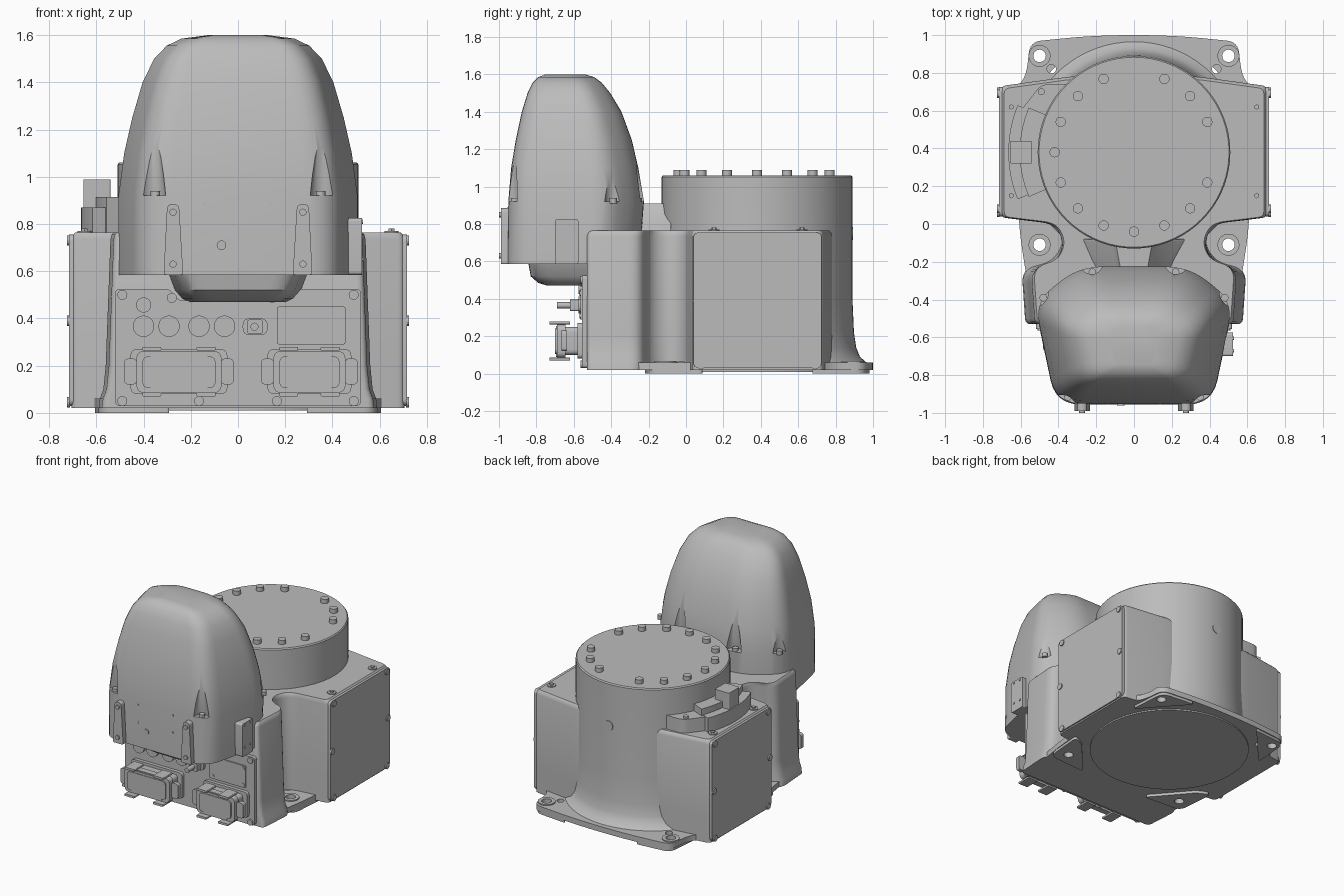
import bpy, bmesh
from math import sin, cos, radians
from mathutils import Vector, Matrix

old = bpy.data.objects.get("Cube")
if old:
    bpy.data.objects.remove(old)

grey = bpy.data.materials.new("cast_grey")
grey.use_nodes = True
grey.diffuse_color = (0.5, 0.5, 0.5, 1)
grey.node_tree.nodes["Principled BSDF"].inputs["Base Color"].default_value = (0.5, 0.5, 0.5, 1)
X, Y, Z = Vector((1, 0, 0)), Vector((0, 1, 0)), Vector((0, 0, 1))
CENTRE = Vector((0, 0.38, 0))
parts = []


def finish(name, bm):
    bmesh.ops.recalc_face_normals(bm, faces=bm.faces)
    mesh = bpy.data.meshes.new(name)
    bm.to_mesh(mesh)
    bm.free()
    mesh.materials.append(grey)
    ob = bpy.data.objects.new(name, mesh)
    bpy.context.scene.collection.objects.link(ob)
    parts.append(ob)
    return ob


def loft(name, rings):
    """Skin a stack of equal-length rings and cap both ends."""
    bm = bmesh.new()
    rows = [[bm.verts.new(p) for p in ring] for ring in rings]
    n = len(rows[0])
    for a, b in zip(rows, rows[1:]):
        for i in range(n):
            j = (i + 1) % n
            bm.faces.new((a[i], a[j], b[j], b[i]))
    bm.faces.new(rows[0][::-1])
    bm.faces.new(rows[-1])
    return finish(name, bm)


def mirrored(half):
    return half + [(-x, y, r) for x, y, r in reversed(half)]


def rounded(corners, n=6):
    """Round each (x, y, radius) corner of a closed outline."""
    out = []
    for i, (x, y, r) in enumerate(corners):
        p = Vector((x, y))
        a = Vector(corners[i - 1][:2]) - p
        b = Vector(corners[(i + 1) % len(corners)][:2]) - p
        a *= min(r / a.length, 0.48)
        b *= min(r / b.length, 0.48)
        for k in range(n + 1):
            t = k / n
            out.append(p + a * (1 - t) ** 2 + b * t * t)
    return out


def slab(name, corners, z0, z1):
    pts = rounded(corners)
    return loft(name, [[(p.x, p.y, z) for p in pts] for z in (z0, z1)])


def front_slab(name, corners, y0, y1):
    pts = rounded(corners)
    return loft(name, [[(p.x, y, p.y) for p in pts] for y in (y0, y1)])


def rect(x0, x1, y0, y1, r):
    return [(x0, y0, r), (x1, y0, r), (x1, y1, r), (x0, y1, r)]


def discs(name, points, r, h, axis=Z, top=None, seg=20):
    """Cylinders or cones standing on the given points."""
    bm = bmesh.new()
    turn = Z.rotation_difference(axis).to_matrix().to_4x4()
    for p in points:
        place = Matrix.Translation(Vector(p) + axis * h / 2) @ turn
        bmesh.ops.create_cone(bm, cap_ends=True, segments=seg, radius1=r,
                              radius2=r if top is None else top, depth=h, matrix=place)
    return finish(name, bm)


def cut(ob, cutter):
    mod = ob.modifiers.new("cut", 'BOOLEAN')
    mod.operation, mod.solver, mod.object = 'DIFFERENCE', 'EXACT', cutter
    bpy.context.view_layer.objects.active = ob
    bpy.ops.object.modifier_apply(modifier=mod.name)
    parts.remove(cutter)
    bpy.data.objects.remove(cutter)


def both(points):
    return [(s * p[0], *p[1:]) for p in points for s in (1, -1)]


def arc_slab(name, r0, r1, a0, a1, z0, z1):
    ang = [radians(a0 + (a1 - a0) * i / 16) for i in range(17)]
    pts = [(r0, a) for a in ang] + [(r1, a) for a in reversed(ang)]
    return loft(name, [[CENTRE + Vector((r * cos(a), r * sin(a), z)) for r, a in pts]
                       for z in (z0, z1)])


# Foot plate, pads and mounting holes
holes = both([(0.5, 0.89), (0.5, -0.11)])
foot = slab("foot_plate", mirrored([(0.53, -0.53, .03), (0.61, -0.02, .12), (0.62, 0.72, .02),
            (0.57, 0.79, .06), (0.55, 0.965, .06), (0.2, 1.0, .3)]), 0.02, 0.06)
pads = []
for s, side in ((1, "left"), (-1, "right")):
    pads.append(slab("front_pad_" + side, [(s * .28, -.22, .03), (s * .585, -.2, .06),
                     (s * .61, .1, .04), (s * .52, .06, .04)], 0, 0.02))
    pads.append(slab("rear_pad_" + side, [(s * .28, .985, .03), (s * .545, .96, .06),
                     (s * .57, .66, .04), (s * .5, .74, .04)], 0, 0.02))
bosses = discs("hole_bosses", [(*h, 0.05) for h in holes], 0.058, 0.018, seg=32)
for ob in [foot, bosses] + pads:
    cut(ob, discs("hole_cutter", [(*h, -0.1) for h in holes], 0.033, 0.3, seg=24))
cut(foot, discs("dowel_cutter", both([(0.437, 0.82, -0.1)]), 0.024, 0.3))
discs("bottom_cover", [(0, 0.38, 0.01)], 0.55, 0.015, seg=64)

# Main casting with side boxes, waist and front column
rings = []
for z, d, k in ((.02, .05, 1), (.06, .045, 1), (.1, .03, 1), (.2, .02, 1), (.735, 0, 1),
                (.755, 0, .99), (.765, 0, .975)):
    half = [(.525 + d, -.53, .03), (.545 + d, -.24, .07), (.41 + d / 2, -.2, .07), (.37, -.1, .06),
            (.42, 0, .07), (.705, .035, .03), (.705, .73, .03), (.31, .785, .1)]
    rings.append([(p.x * k, .2 + (p.y - .2) * k, z) for p in rounded(mirrored(half))])
loft("main_casting", rings)

# Drum with flared foot, rim bolts and rear plug
drum = ((.59, .03), (.585, .06), (.55, .09), (.53, .14), (.518, .22), (.51, .4),
        (.51, 1.052), (.503, 1.06))
loft("drum", [[CENTRE + Vector((r * cos(radians(a * 5)), r * sin(radians(a * 5)), z))
               for a in range(72)] for r, z in drum])
discs("drum_bolts", [CENTRE + Vector((.42 * cos(radians(22.5 * i)), .42 * sin(radians(22.5 * i)), 1.06))
                     for i in range(16) if i not in (0, 4)], 0.027, 0.03)
discs("rear_plug", [(0, 0.88, 0.75)], 0.035, 0.014, Y)

# Side panels and their bolts
for s, side in ((1, "left"), (-1, "right")):
    pts = rounded(rect(.04, .725, .03, .755, .03))
    loft("side_panel_" + side, [[(s * x, p.x, p.y) for p in pts] for x in (.69, .716)])
    discs("panel_bolts_" + side, [(s * .712, y, z) for y, z in
          ((.08, .73), (.69, .73), (.06, .39), (.7, .39), (.08, .045), (.69, .045))],
          0.022, 0.012, X * s)
discs("lifting_bosses", both([(.65, .62, .755), (.65, .15, .755)]), 0.03, 0.016)
discs("lifting_screws", both([(.65, .62, .76), (.65, .15, .76)]), 0.014, 0.02, seg=6)

# Motor hood lofted from wide skirt to rounded crown
rings = []
for z, yf, yb, w in ((.585, -.955, -.25, .525), (.92, -.95, -.225, .525), (1.1, -.935, -.255, .5),
                     (1.25, -.91, -.29, .465), (1.4, -.878, -.345, .42), (1.5, -.847, -.405, .37),
                     (1.555, -.82, -.45, .315), (1.585, -.79, -.49, .25), (1.6, -.75, -.54, .13)):
    half = [(.79 * w, yf, .25 * w), (w, yf + .74 * (yb - yf), .22 * w), (.56 * w, yb, .25 * w)]
    rings.append([(p.x, p.y, z) for p in rounded(mirrored(half))])
hood = loft("motor_hood", rings)
pockets = both([(.36, -.94), (.5, -.38), (.22, -.235)])
cut(hood, discs("pocket_cutter", [(*p, .92) for p in pockets], 0.055, 0.36, top=0.012))
discs("hood_screws", [(*p, .91) for p in both([(.35, -.915), (.48, -.39), (.22, -.255)])], 0.02, 0.03)
loft("hood_chin", [[(p.x, p.y, z) for p in rounded(mirrored([(w, yf, .1), (w + .04, -.5, .02)]))]
                   for z, w, yf in ((.47, .17, -.74), (.485, .2, -.79), (.52, .23, -.83), (.6, .26, -.845))])
loft("neck", [[(p.x, p.y, z) for p in rounded(mirrored([(w * .6, -.3, .01), (w, -.08, .01)]))]
              for z, w in ((.74, .3), (.79, .24), (.86, .13), (.91, .1))])

# Hood brackets and small front screws
for s, side in ((1, "left"), (-1, "right")):
    front_slab("front_bracket_" + side, [(s * .232, .585, .01), (s * .315, .585, .01),
               (s * .3, .885, .025), (s * .25, .885, .025)], -.94, -.99)
discs("bracket_bolts", both([(.275, -.985, .63), (.275, -.985, .85)]), 0.015, 0.015, -Y)
discs("hood_plug", [(-.07, -.945, .71)], 0.02, 0.015, -Y)
discs("hood_dots", both([(.14, -.945, .885), (.14, -.945, .76)]), 0.007, 0.01, -Y, seg=10)
pts = rounded(rect(-.7, -.575, .585, .825, .015))
loft("side_bracket", [[(x, p.x, p.y) for p in pts] for x in (.44, .525)])
discs("side_bracket_bolts", [(.52, y, z) for y in (-.67, -.605) for z in (.65, .81)], 0.009, 0.01, X)

# Front connector panel with its fixings
front_slab("front_panel", [(-.52, .03, .02), (.52, .03, .02), (.52, .525, .02), (.17, .525, .02),
           (.13, .475, .02), (-.25, .475, .02), (-.29, .525, .02), (-.52, .525, .02)], -.5, -.555)
discs("front_panel_bolts", [(x, -.55, z) for x, z in ((-.49, .5), (.49, .5), (-.28, .487), (.145, .487),
      (-.49, .05), (.49, .05), (-.165, .05), (.165, .05))], 0.021, 0.015, -Y)
discs("round_caps", [(x, -.55, .367) for x in (-.4, -.292, -.165, -.057)], 0.045, 0.025, -Y, seg=32)
discs("small_cap", [(-.4, -.55, .457)], 0.032, 0.025, -Y, seg=32)
front_slab("blank_plate", rect(.165, .455, .29, .45, .01), -.55, -.564)
discs("blank_plate_screws", [(x, -.56, z) for x in (.19, .435) for z in (.31, .43)], 0.014, 0.009, -Y)
front_slab("switch_flange", rect(.02, .125, .33, .4, .03), -.55, -.575)
front_slab("switch_body", rect(.04, .105, .335, .395, .01), -.57, -.62)
discs("switch_plug", [(.07, -.61, .365)], 0.017, 0.08, -Y)

# Two heavy rectangular connectors with locking levers
for tag, x0, x1 in (("large", -.43, -.07), ("small", .15, .455)):
    front_slab(tag + "_connector_flange", rect(x0 - .025, x1 + .025, .08, .27, .03), -.55, -.58)
    front_slab(tag + "_connector_body", rect(x0 + .01, x1 - .01, .1, .25, .03), -.57, -.66)
    front_slab(tag + "_connector_lip", rect(x0, x1, .085, .262, .035), -.645, -.69)
    front_slab(tag + "_connector_cover", rect(x0 + .025, x1 - .025, .105, .24, .03), -.685, -.70)
    front_slab(tag + "_connector_face", rect(x0 + .06, x1 - .06, .09, .255, .005), -.685, -.696)
    for i, x in enumerate((x0 - .025, x1 + .025)):
        front_slab(f"{tag}_lever_{i}", rect(x - .027, x + .027, .12, .23, .02), -.635, -.665)
    for i, x in enumerate((x0 + .065, x1 - .065)):
        for j, z in enumerate((.078, .272)):
            front_slab(f"{tag}_clip_{i}_{j}", rect(x - .04, x + .04, z - .008, z + .008, .006), -.62, -.73)

# Stepped cable outlet beside the drum
arc_slab("outlet_inner_step", .5, .605, 157, 203, .74, .915)
arc_slab("outlet_outer_step", .6, .665, 158, 202, .74, .87)
slab("outlet_box", rect(-.655, -.54, .32, .44, .008), .74, .988)
slab("outlet_tab", [(-.3, .74, .01), (-.49, .74, .04), (-.6, .6, .03), (-.4, .55, .01)], .74, .865)
discs("outlet_tab_screw", [(-.49, .7, .86)], 0.018, 0.02)

# Smooth shading with sharp edges kept
bpy.ops.object.select_all(action='DESELECT')
for ob in parts:
    ob.select_set(True)
bpy.context.view_layer.objects.active = parts[0]
bpy.ops.object.shade_smooth_by_angle(angle=radians(32))
